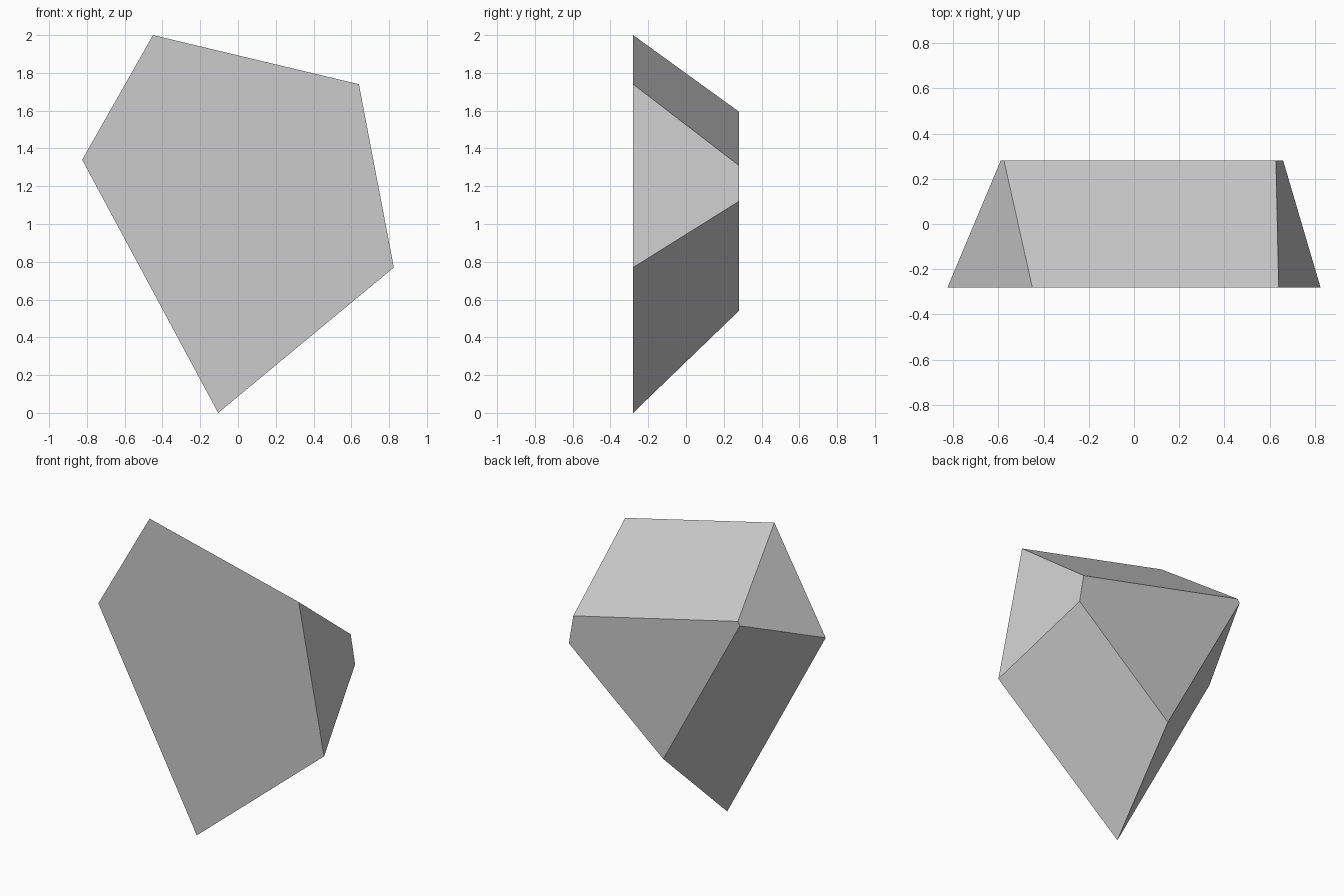
import bpy
import bmesh

cube = bpy.data.objects.get("Cube")
if cube:
    bpy.data.objects.remove(cube, do_unlink=True)

# Plain grey stone colour
grey = bpy.data.materials.new("stone_grey")
grey.use_nodes = True
colour = (0.6, 0.6, 0.6, 1)
grey.diffuse_color = colour
grey.node_tree.nodes["Principled BSDF"].inputs["Base Color"].default_value = colour

# Large front outline and smaller back outline, as x and z
front = [(-0.45, 2.0), (0.64, 1.74), (0.825, 0.77), (-0.105, 0), (-0.825, 1.34)]
back = [(-0.575, 1.595), (0.628, 1.31), (0.66, 1.12), (-0.03, 0.54), (-0.59, 1.57)]
half_depth = 0.28

# Faceted rock: two flat caps joined by sloping sides
bm = bmesh.new()
front_ring = [bm.verts.new((x, -half_depth, z)) for x, z in front]
back_ring = [bm.verts.new((x, half_depth, z)) for x, z in back]
bm.faces.new(front_ring)
bm.faces.new(back_ring)
count = len(front)
for i in range(count):
    j = (i + 1) % count
    bm.faces.new((front_ring[i], front_ring[j], back_ring[j], back_ring[i]))
bmesh.ops.recalc_face_normals(bm, faces=bm.faces)

mesh = bpy.data.meshes.new("rock")
bm.to_mesh(mesh)
bm.free()
mesh.materials.append(grey)
rock = bpy.data.objects.new("rock", mesh)
bpy.context.collection.objects.link(rock)
